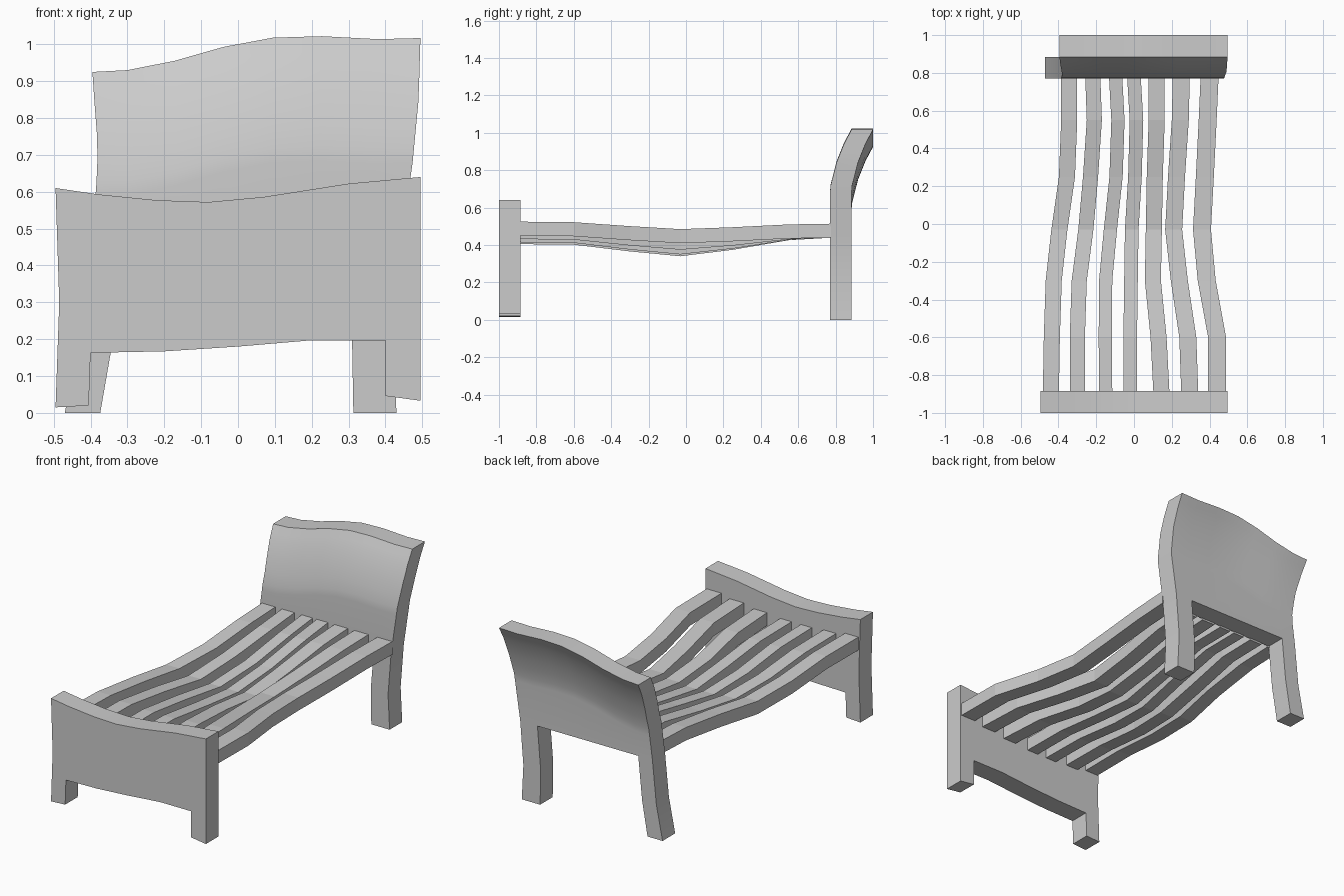
import bpy, bmesh

if "Cube" in bpy.data.objects:
    bpy.data.objects.remove(bpy.data.objects["Cube"])

def lerp(pts, t):
    """Piecewise linear lookup in (key, value) pairs."""
    if t <= pts[0][0]:
        return pts[0][1]
    for (a, va), (b, vb) in zip(pts, pts[1:]):
        if t <= b:
            return va + (vb - va) * (t - a) / (b - a)
    return pts[-1][1]

def finish(bm, name, smooth=False):
    bmesh.ops.recalc_face_normals(bm, faces=bm.faces)
    me = bpy.data.meshes.new(name)
    bm.to_mesh(me)
    bm.free()
    ob = bpy.data.objects.new(name, me)
    bpy.context.collection.objects.link(ob)
    if smooth:
        bpy.ops.object.select_all(action='DESELECT')
        bpy.context.view_layer.objects.active = ob
        ob.select_set(True)
        bpy.ops.object.shade_smooth_by_angle()
    return ob

def thicken(bm, depth):
    """Extrude all faces straight back along y."""
    r = bmesh.ops.extrude_face_region(bm, geom=bm.faces[:], use_keep_orig=True)
    vs = [v for v in r['geom'] if isinstance(v, bmesh.types.BMVert)]
    bmesh.ops.translate(bm, verts=vs, vec=(0, depth, 0))

# Footboard: one wavy profile with two stub legs
outline = [(-.495, .015), (-.405, .02), (-.40, .163), (-.2, .167), (0, .18), (.2, .197),
           (.4, .197), (.4, .046), (.495, .033), (.495, .64), (.3, .622), (.07, .586),
           (-.08, .572), (-.22, .577), (-.38, .593), (-.495, .61), (-.485, .3)]
bm = bmesh.new()
bm.faces.new([bm.verts.new((x, -1, z)) for x, z in outline])
thicken(bm, .115)
finish(bm, "footboard", True)

# Headboard: grid that leans back near its wavy top, continuing down into two legs
left = [(0, -.47), (.2, -.43), (.45, -.405), (.6, -.385), (.72, -.38), (.85, -.39), (.925, -.395)]
right = [(0, .43), (.2, .42), (.45, .44), (.64, .47), (.85, .49), (1.017, .495)]
top = [(0, .925), (.107, .93), (.25, .955), (.4, .993), (.55, 1.018), (.7, 1.022),
       (.87, 1.014), (1, 1.017)]
lean = [(0, .115), (.075, .075), (.175, .035), (.3, .003), (.34, 0)]
bm = bmesh.new()
rows = []
for d in (0, .04, .075, .12, .175, .24, .3, .34):
    rows.append([(f, t - d, lerp(lean, d)) for f, t in top])
for z in (.45, .2, 0):
    rows.append([(f, z, 0) for f, t in top])
grid = []
for row in rows:
    line = []
    for f, z, s in row:
        a, b = lerp(left, z), lerp(right, z)
        line.append(bm.verts.new((a + f * (b - a), .77 + s, z)))
    grid.append(line)
for i in range(len(grid) - 1):
    for j in range(len(top) - 1):
        if i < 8 or j in (0, len(top) - 2):
            bm.faces.new((grid[i][j], grid[i + 1][j], grid[i + 1][j + 1], grid[i][j + 1]))
bmesh.ops.delete(bm, geom=[v for v in bm.verts if not v.link_faces], context='VERTS')
thicken(bm, .115)
finish(bm, "headboard", True)

# Slats: (width, top height at foot, top height at middle, x centres along y)
ys = (-.89, -.6, -.3, -.03, .25, .55, .775)
slats = [
    (.085, .505, .45, (-.44, -.435, -.425, -.395, -.355, -.343, -.343)),
    (.08, .488, .425, (-.30, -.30, -.29, -.255, -.23, -.21, -.218)),
    (.07, .48, .415, (-.15, -.152, -.15, -.125, -.095, -.085, -.097)),
    (.072, .48, .415, (-.02, -.02, -.016, -.012, .005, .013, 0)),
    (.085, .49, .425, (.145, .13, .10, .105, .11, .12, .12)),
    (.09, .507, .45, (.295, .285, .24, .21, .225, .245, .25)),
    (.095, .525, .485, (.44, .44, .385, .36, .375, .39, .40)),
]
for n, (w, foot, mid, xs) in enumerate(slats):
    head = .514
    zs = (foot, foot - .003, foot + (mid - foot) * .6, mid, mid + (head - mid) * .35,
          mid + (head - mid) * .87, head)
    bm = bmesh.new()
    rings = [[bm.verts.new((x + sx * w / 2, y, z + dz))
              for sx, dz in ((-1, -.075), (1, -.075), (1, 0), (-1, 0))]
             for x, y, z in zip(xs, ys, zs)]
    for p, q in zip(rings, rings[1:]):
        for k in range(4):
            m = (k + 1) % 4
            bm.faces.new((p[k], p[m], q[m], q[k]))
    bm.faces.new(rings[0])
    bm.faces.new(rings[-1])
    finish(bm, f"slat_{n + 1}")
